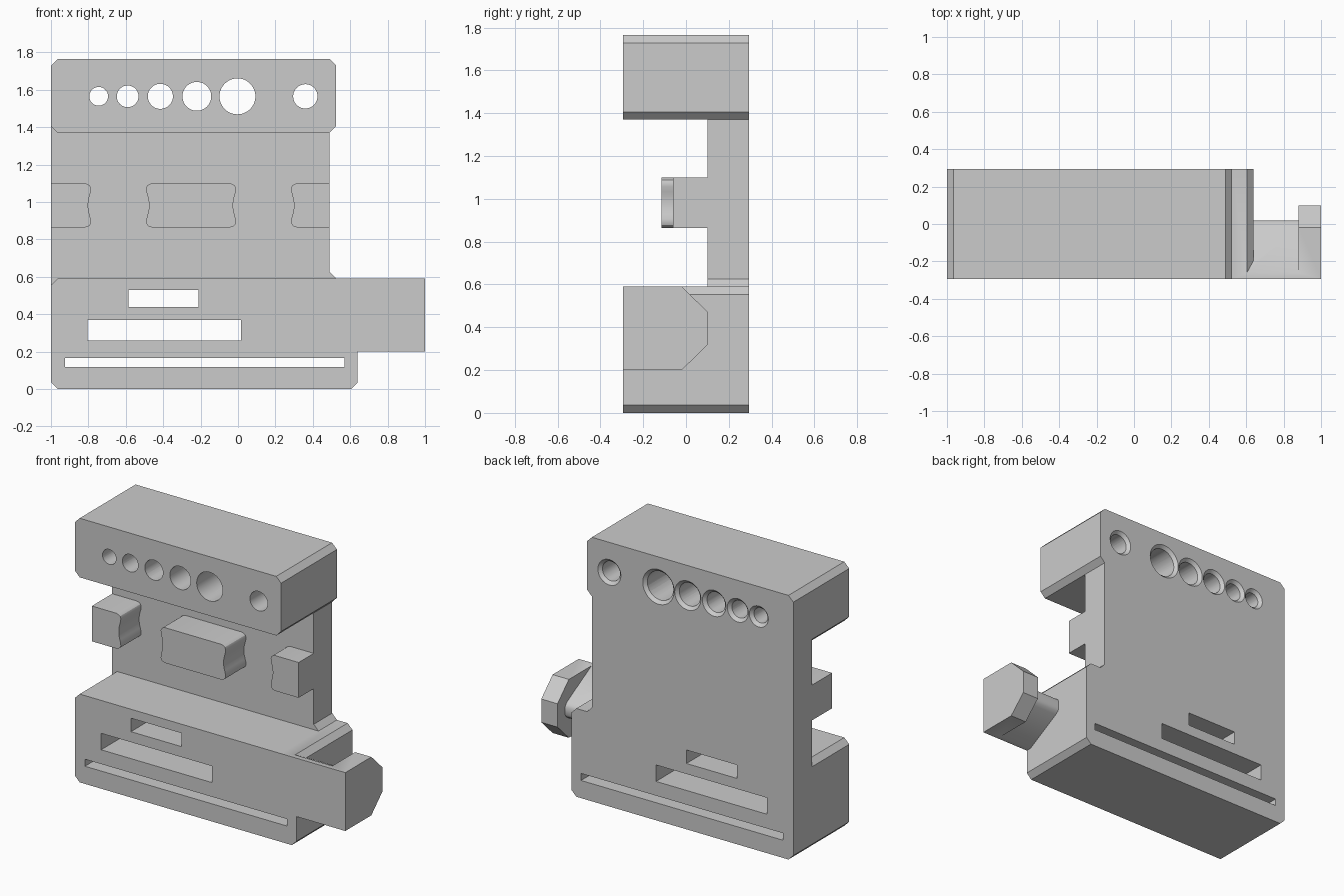
import bpy, bmesh, math
from mathutils import Matrix

cube = bpy.data.objects.get("Cube")
if cube:
    bpy.data.objects.remove(cube, do_unlink=True)

grey = bpy.data.materials.new("plain_grey")
grey.use_nodes = True
COLOUR = (0.6, 0.6, 0.6, 1)
grey.diffuse_color = COLOUR
for node in grey.node_tree.nodes:
    if node.type == 'BSDF_PRINCIPLED':
        node.inputs["Base Color"].default_value = COLOUR

HALF = 0.295   # half depth
C = 0.036      # chamfer size
LOW, HIGH = 0.59, 1.37    # bottom and top of the front recess
TOP = 1.765
PANEL = 0.1    # front of the thin panel


def finish(name, bm):
    bmesh.ops.recalc_face_normals(bm, faces=bm.faces)
    mesh = bpy.data.meshes.new(name)
    bm.to_mesh(mesh)
    bm.free()
    mesh.materials.append(grey)
    obj = bpy.data.objects.new(name, mesh)
    bpy.context.collection.objects.link(obj)
    return obj


def prism(name, points, start, end, axis='Y'):
    """Extrude an (x, z) outline along y, or a (y, z) outline along x."""
    bm = bmesh.new()
    place = (lambda p, d: (p[0], d, p[1])) if axis == 'Y' else (lambda p, d: (d, *p))
    a = [bm.verts.new(place(p, start)) for p in points]
    b = [bm.verts.new(place(p, end)) for p in points]
    bm.faces.new(a)
    bm.faces.new(b[::-1])
    for i in range(len(a)):
        j = (i + 1) % len(a)
        bm.faces.new((a[i], a[j], b[j], b[i]))
    return finish(name, bm)


def box(name, x0, x1, z0, z1, y0, y1):
    return prism(name, [(x0, z0), (x1, z0), (x1, z1), (x0, z1)], y0, y1)


def cone(name, x, z, y0, y1, r0, r1):
    bm = bmesh.new()
    turn = Matrix.Translation((x, (y0 + y1) / 2, z)) @ Matrix.Rotation(-math.pi / 2, 4, 'X')
    bmesh.ops.create_cone(bm, cap_ends=True, segments=48, radius1=r0, radius2=r1,
                          depth=y1 - y0, matrix=turn)
    return finish(name, bm)


def combine(target, tool, operation='DIFFERENCE'):
    mod = target.modifiers.new("combine", 'BOOLEAN')
    mod.object, mod.operation, mod.solver = tool, operation, 'EXACT'
    bpy.context.view_layer.update()
    graph = bpy.context.evaluated_depsgraph_get()
    mesh = bpy.data.meshes.new_from_object(target.evaluated_get(graph))
    target.modifiers.clear()
    target.data = mesh
    bpy.data.objects.remove(tool, do_unlink=True)


def smooth(obj):
    bpy.ops.object.select_all(action='DESELECT')
    obj.select_set(True)
    bpy.context.view_layer.objects.active = obj
    bpy.ops.object.shade_smooth_by_angle(angle=math.radians(30))


# Body: full outline with chamfered corners
WIDE, MID, SIDE = 0.64, 0.525, 0.49
body = prism("body", [
    (-1 + C, 0), (WIDE - C, 0), (WIDE, C), (WIDE, LOW - C), (WIDE - C, LOW),
    (MID, LOW), (SIDE, LOW + C), (SIDE, HIGH), (MID, HIGH + C),
    (MID, TOP - C), (MID - C, TOP), (-1 + C, TOP), (-1, TOP - C), (-1, C)],
    -HALF, HALF)

# Recess across the front, flared at the chamfers on the right side
combine(body, prism("recess_cutter", [
    (-1 - C, LOW - 2 * C), (-1 + C, LOW), (0.57, LOW), (0.57, HIGH),
    (-1 + C, HIGH), (-1 - C, HIGH + 2 * C)], -0.4, PANEL))

# Hook: tapered neck with a rounded tip, and a chamfered end plate
MIDZ = 0.395
upper = [(-HALF, 0.195), (-0.26, 0.195), (-0.01, 0.058), (0.01, 0.043), (0.02, 0.025)]
neck = [(y, MIDZ + h) for y, h in upper] + [(y, MIDZ - h) for y, h in upper[::-1]]
combine(body, prism("neck", neck, 0.58, 0.9, 'X'), 'UNION')
plate = [(-HALF, 0.195), (-0.02, 0.195), (0.1, 0.078)]
plate = [(y, MIDZ + h) for y, h in plate] + [(y, MIDZ - h) for y, h in plate[::-1]]
combine(body, prism("end_plate", plate, 0.88, 1, 'X'), 'UNION')

# Row of countersunk round holes
for x, r in [(-0.745, 0.05), (-0.59, 0.058), (-0.415, 0.067), (-0.22, 0.077),
             (-0.003, 0.096), (0.36, 0.065)]:
    combine(body, cone("hole_cutter", x, 1.565, -0.4, 0.4, r, r))
    combine(body, cone("sink_cutter", x, 1.565, HALF - 0.04, HALF + 0.02, r - 0.02, r + 0.04))

# Slots cut right through
for x0, x1, z0, z1 in [(-0.585, -0.21, 0.44, 0.53), (-0.805, 0.015, 0.26, 0.37),
                       (-0.925, 0.57, 0.118, 0.165)]:
    combine(body, box("slot_cutter", x0, x1, z0, z1, -0.4, 0.4))

# Remove seams between flush faces
bm = bmesh.new()
bm.from_mesh(body.data)
bmesh.ops.dissolve_limit(bm, angle_limit=0.01, verts=bm.verts, edges=bm.edges)
bm.to_mesh(body.data)
bm.free()
smooth(body)

# Pegs on the panel, with rounded corners and waisted sides
PEG_Z = 0.982
wave = [(0.035, 0.118), (0.018, 0.114), (0.006, 0.105), (0.001, 0.092), (0.002, 0.075),
        (0.008, 0.052), (0.014, 0.03), (0.016, 0.01)]
wave = [(i, -h) for i, h in wave] + [(i, h) for i, h in wave[::-1]]
flat = [(0, -0.118), (0, 0.118)]


def peg(name, x0, x1, left, right, front):
    outline = [(x1 - i, PEG_Z + h) for i, h in right]
    outline += [(x0 + i, PEG_Z + h) for i, h in left[::-1]]
    smooth(prism(name, outline, front, PANEL))


peg("right_peg", -1, -0.785, flat, wave, -0.115)
peg("middle_peg", -0.492, -0.01, wave, wave, -0.115)
peg("left_peg", 0.283, SIDE, wave, flat, -0.06)
